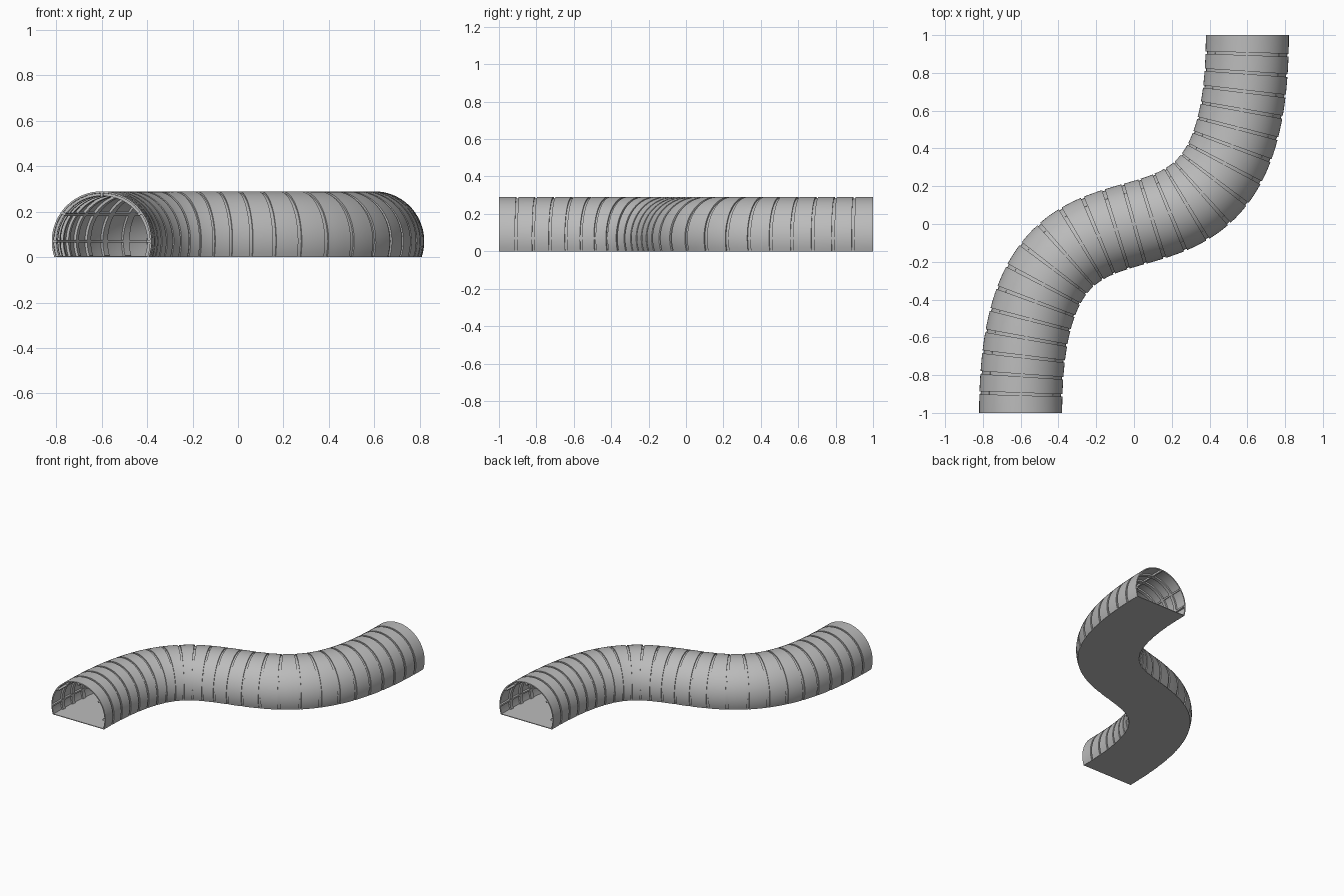
import bpy, bmesh, math
from mathutils import Vector
from mathutils.geometry import interpolate_bezier

if "Cube" in bpy.data.objects:
    bpy.data.objects.remove(bpy.data.objects["Cube"], do_unlink=True)

RADIUS, AXIS_Z = 0.22, 0.07      # round profile, cut flat at the ground
PANELS, GAP = 26, 0.014
START = -math.asin(AXIS_Z / RADIUS)

grey = bpy.data.materials.new("Tunnel grey")
grey.use_nodes = True
grey.diffuse_color = (0.5, 0.5, 0.5, 1)
grey.node_tree.nodes["Principled BSDF"].inputs["Base Color"].default_value = (0.5, 0.5, 0.5, 1)

# S-shaped centre line, measured by distance
path = interpolate_bezier(Vector((-0.6, -1, 0)), Vector((-0.6, 0.66, 0)),
                          Vector((0.6, -0.66, 0)), Vector((0.6, 1, 0)), 600)
dist = [0.0]
for a, b in zip(path, path[1:]):
    dist.append(dist[-1] + (b - a).length)
LENGTH = dist[-1]


def frame(s):
    """Point on the centre line and the sideways direction there."""
    i = 0
    while i < len(path) - 2 and dist[i + 1] < s:
        i += 1
    t = (s - dist[i]) / (dist[i + 1] - dist[i])
    j, k = max(i - 1, 0), min(i + 2, len(path) - 1)
    d = (path[k] - path[j]).normalized()
    if s < 0.005 or s > LENGTH - 0.005:
        d = Vector((0, 1, 0))
    return path[i].lerp(path[i + 1], t), Vector((d.y, -d.x, 0))


def sweep(bm, section, s0, s1, steps):
    """Closed section of (sideways, height) points swept along the path."""
    rings = []
    for n in range(steps + 1):
        p, side = frame(s0 + (s1 - s0) * n / steps)
        rings.append([bm.verts.new(p + side * u + Vector((0, 0, z))) for u, z in section])
    count = len(section)
    for a, b in zip(rings, rings[1:]):
        for i in range(count):
            j = (i + 1) % count
            bm.faces.new((a[i], a[j], b[j], b[i]))
    for ring in (rings[0], rings[-1]):
        for i in range(count // 2 - 1):
            bm.faces.new((ring[i], ring[i + 1], ring[count - 2 - i], ring[count - 1 - i]))


def arch(outer, inner, a0=START, a1=math.pi - START, segs=40):
    """Curved strip between two radii."""
    angles = [a0 + (a1 - a0) * i / segs for i in range(segs + 1)]

    def point(r, a):
        return r * math.cos(a), max(AXIS_Z + r * math.sin(a), 0.0)
    return [point(outer, a) for a in angles] + [point(inner, a) for a in reversed(angles)]


def finish(bm, name):
    bmesh.ops.recalc_face_normals(bm, faces=bm.faces)
    mesh = bpy.data.meshes.new(name)
    bm.to_mesh(mesh)
    bm.free()
    mesh.materials.append(grey)
    obj = bpy.data.objects.new(name, mesh)
    bpy.context.collection.objects.link(obj)
    bpy.ops.object.select_all(action='DESELECT')
    obj.select_set(True)
    bpy.context.view_layer.objects.active = obj
    bpy.ops.object.shade_smooth_by_angle(angle=math.radians(30))


pitch = LENGTH / PANELS

# Outer shell panels separated by narrow grooves
bm = bmesh.new()
for n in range(PANELS):
    s0 = n * pitch + (GAP / 2 if n else 0)
    s1 = (n + 1) * pitch - (GAP / 2 if n < PANELS - 1 else 0)
    sweep(bm, arch(RADIUS, RADIUS - 0.008), s0, s1, 4)
finish(bm, "shell_panels")

# Inner ribs closing each groove
bm = bmesh.new()
for n in range(1, PANELS):
    sweep(bm, arch(RADIUS - 0.0085, RADIUS - 0.02), n * pitch - 0.013, n * pitch + 0.013, 2)
finish(bm, "inner_ribs")

# Lengthwise stringers inside the shell
bm = bmesh.new()
for degrees in (0, 36, 90, 144, 180):
    a = math.radians(degrees)
    sweep(bm, arch(RADIUS - 0.007, RADIUS - 0.022, a - 0.03, a + 0.03, 2), 0, LENGTH, 110)
finish(bm, "stringers")

# Flat floor
bm = bmesh.new()
half = RADIUS * math.cos(START) - 0.002
sweep(bm, [(-half, 0), (half, 0), (half, 0.005), (-half, 0.005)], 0, LENGTH, 110)
finish(bm, "floor")
